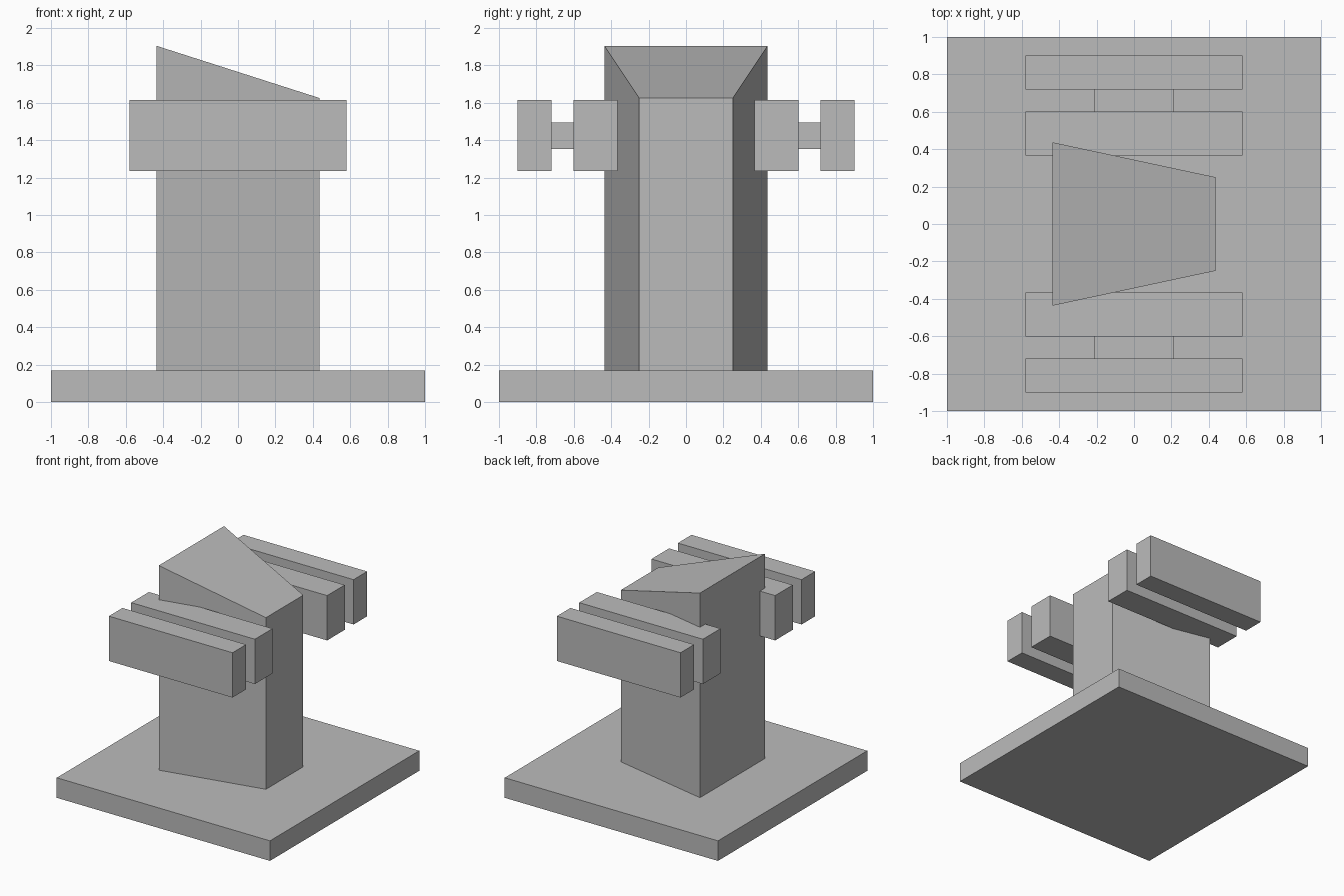
import bpy
import bmesh

cube = bpy.data.objects.get("Cube")
if cube:
    bpy.data.objects.remove(cube, do_unlink=True)

# One plain grey for everything
grey = bpy.data.materials.new("plain_grey")
grey.use_nodes = True
colour = (0.5, 0.5, 0.5, 1)
grey.diffuse_color = colour
grey.node_tree.nodes["Principled BSDF"].inputs["Base Color"].default_value = colour


def block(name, x, y, z, shape=None):
    """Box spanning the given ranges; shape optionally moves its corners."""
    bm = bmesh.new()
    bmesh.ops.create_cube(bm, size=1)
    for v in bm.verts:
        v.co = [r[0] + (c + 0.5) * (r[1] - r[0]) for c, r in zip(v.co, (x, y, z))]
        if shape:
            shape(v)
    mesh = bpy.data.meshes.new(name)
    bm.to_mesh(mesh)
    bm.free()
    mesh.materials.append(grey)
    obj = bpy.data.objects.new(name, mesh)
    bpy.context.collection.objects.link(obj)
    return obj


def narrow_and_slope(v):
    # The +x side is narrower and its top is lower
    if v.co.x > 0:
        v.co.y *= 0.25 / 0.437
        if v.co.z > 1:
            v.co.z = 1.625


# Base slab and wedge-topped column
block("base_slab", (-1, 1), (-1, 1), (0, 0.17))
block("column", (-0.437, 0.437), (-0.437, 0.437), (0.17, 1.905), narrow_and_slope)

# Paired bars joined by a short neck, on the front and back of the column
for side, s in (("front", -1), ("back", 1)):
    def span(a, b):
        return tuple(sorted((s * a, s * b)))

    block(side + "_inner_bar", (-0.58, 0.58), span(0.366, 0.602), (1.235, 1.615))
    block(side + "_neck", (-0.21, 0.21), span(0.602, 0.72), (1.352, 1.494))
    block(side + "_outer_bar", (-0.58, 0.58), span(0.72, 0.902), (1.235, 1.615))
